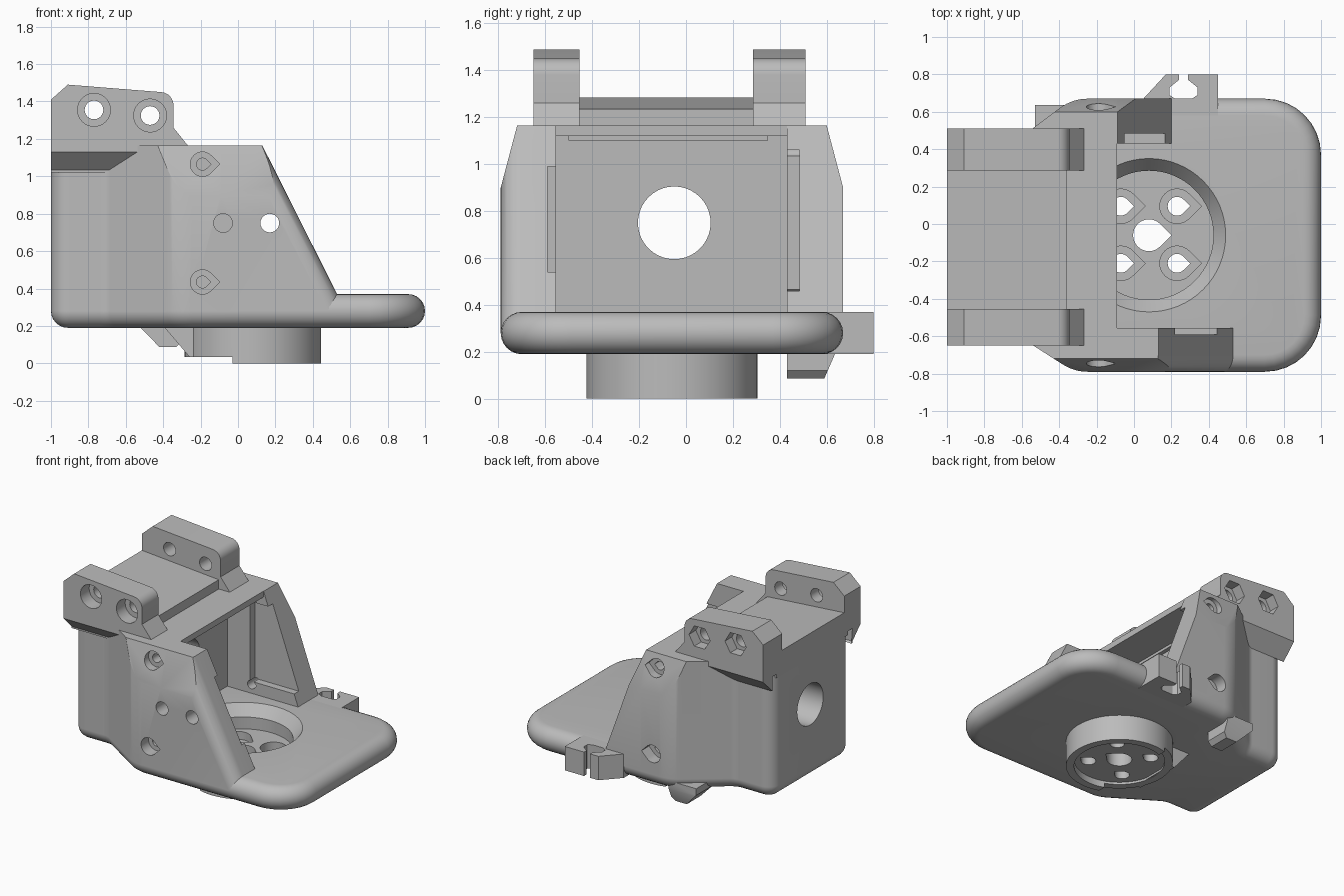
import bpy, bmesh, math
from mathutils import Vector, Matrix

cube = bpy.data.objects.get("Cube")
if cube:
    bpy.data.objects.remove(cube, do_unlink=True)

grey = bpy.data.materials.new("plain grey")
grey.use_nodes = True
grey.diffuse_color = (0.5, 0.5, 0.5, 1)
grey.node_tree.nodes["Principled BSDF"].inputs["Base Color"].default_value = (0.5, 0.5, 0.5, 1)
parts = []


def rounded(corners, seg=8):
    """Polygon from (x, y, radius) corners."""
    out = []
    for i, (x, y, r) in enumerate(corners):
        p = Vector((x, y))
        d1 = (p - Vector(corners[i - 1][:2])).normalized()
        d2 = (Vector(corners[(i + 1) % len(corners)][:2]) - p).normalized()
        if r == 0:
            out.append(p)
            continue
        turn = math.atan2(d1.x * d2.y - d1.y * d2.x, d1.dot(d2))
        start = p - d1 * r * math.tan(abs(turn) / 2)
        side = Vector((-d1.y, d1.x)) * math.copysign(r, turn)
        for k in range(seg + 1):
            out.append(start + side + Matrix.Rotation(turn * k / seg, 2) @ -side)
    return out


def inset(pts, d):
    out = []
    for i, p in enumerate(pts):
        a = (p - pts[i - 1]).normalized()
        b = (pts[(i + 1) % len(pts)] - p).normalized()
        n = Vector((-a.y - b.y, a.x + b.x)).normalized()
        out.append(p + n * d / max(0.3, n.dot(Vector((-a.y, a.x)))))
    return out


def circle(x, y, r, n=40):
    return [(x + r * math.cos(math.tau * k / n), y + r * math.sin(math.tau * k / n)) for k in range(n)]


def teardrop(x, y, r):
    arc = [math.radians(45 + 270 * k / 24) for k in range(25)]
    return [(x + r * math.cos(a), y + r * math.sin(a)) for a in arc] + [(x + r * 1.414, y)]


def loft(name, rings, axis="z", part=True):
    """Stack of (points, height) rings along an axis, capped at both ends."""
    place = {"x": lambda a, b, h: (h, a, b), "y": lambda a, b, h: (a, h, b), "z": lambda a, b, h: (a, b, h)}[axis]
    bm = bmesh.new()
    loops = [[bm.verts.new(place(p[0], p[1], h)) for p in pts] for pts, h in rings]
    for lo, hi in zip(loops, loops[1:]):
        for i in range(len(lo)):
            bm.faces.new((lo[i - 1], lo[i], hi[i], hi[i - 1]))
    bm.faces.new(loops[0])
    bm.faces.new(loops[-1])
    bmesh.ops.recalc_face_normals(bm, faces=bm.faces)
    me = bpy.data.meshes.new(name)
    bm.to_mesh(me)
    bm.free()
    me.materials.append(grey)
    ob = bpy.data.objects.new(name, me)
    bpy.context.collection.objects.link(ob)
    if part:
        parts.append(ob)
    return ob


def prism(name, pts, axis, lo, hi, part=True):
    return loft(name, [(pts, lo), (pts, hi)], axis, part)


def cut(targets, rings, axis):
    """Subtract a lofted cutter from every target."""
    tool = loft("cutter", rings, axis, False)
    tool.hide_render = True
    for ob in targets:
        mod = ob.modifiers.new("cut", "BOOLEAN")
        mod.operation, mod.solver, mod.object = "DIFFERENCE", "EXACT", tool
        ob_eval = ob.evaluated_get(bpy.context.evaluated_depsgraph_get())
        me = bpy.data.meshes.new_from_object(ob_eval)
        ob.modifiers.clear()
        ob.data = me
    bpy.data.objects.remove(tool, do_unlink=True)


def drill(targets, pts, axis, lo, hi):
    cut(targets, [(pts, lo), (pts, hi)], axis)


def box(a, b, c, d):
    return [(a, c), (b, c), (b, d), (a, d)]


# Base plate with a fully rounded rim
shape = rounded([(-1, -.54, .1), (-.71, -.54, .1), (-.32, -.79, .25), (1, -.79, .3),
                 (1, .67, .3), (-.33, .67, .25), (-.69, .40, .1), (-1, .40, .1)])
R = 0.09
angles = [math.radians(-90 + 15 * k) for k in range(13)]
base = loft("base_plate", [(inset(shape, R * (1 - math.cos(a))), .28 + R * math.sin(a)) for a in angles])

# Rear housing block
housing = prism("housing", rounded([(-1, -.54, .1), (-.71, -.54, .1), (-.32, -.79, .25), (-.09, -.79, 0),
                (-.09, .67, 0), (-.33, .67, .25), (-.69, .40, .1), (-1, .40, .1)]), "z", .28, 1.165)
deck = prism("deck", [(-1, 1.1), (-.36, 1.1), (-.36, 1.235), (-1, 1.285)], "y", -.5, .35)

# Sloping side walls, the right one with a rounded outer edge
right_wall = prism("right_wall", [(-.09, .28), (.575, .28), (.13, 1.165), (-.09, 1.165)], "y", -.79, -.555)
left_wall = prism("left_wall", [(-.09, .28), (.232, .28), (-.088, 1.165), (-.09, 1.165)], "y", .43, .67)
bm = bmesh.new()
bm.from_mesh(right_wall.data)
edge = [e for e in bm.edges if all(v.co.y < -.7 and v.co.x > 0 for v in e.verts)]
bmesh.ops.bevel(bm, geom=edge, offset=R, segments=8, profile=.5, affect="EDGES")
bm.to_mesh(right_wall.data)
bm.free()

# Tapered shoulders
for targets, y, s in (([housing, right_wall], -.79, 1), ([housing, left_wall], .67, -1)):
    drill(targets, [(y, .9), (y + .07 * s, 1.165), (y + .09 * s, 1.24), (y - .1 * s, 1.24), (y - .1 * s, .9)],
          "x", -1.2, 1)

# Motor cavity, through hole and wall pockets
drill([housing], box(-.555, .43, .25, 1.12), "x", -.39, .3)
drill([housing], circle(-.05, .75, .155), "x", -1.2, 0)
drill([housing, left_wall], box(.40, .485, .46, 1.06), "x", -.2, .4)
drill([housing, right_wall], box(-.59, -.5, .54, .99), "x", -.2, .6)

# Screw holes in the side walls
for z in (1.065, .435):
    for r, near, far in ((.065, -.70, .58), (.032, -.62, .40)):
        drill([housing, right_wall], teardrop(-.19, z, r), "y", -.9, near)
        drill([housing, left_wall], teardrop(-.19, z, r), "y", far, .8)
for x in (-.08, .17):
    drill([housing, right_wall], circle(x, .75, .05, 24), "y", -.9, -.5)

# Hinge ears with sloped undersides
ear_shape = rounded([(-1, 1.13, 0), (-.24, 1.13, 0), (-.345, 1.26, 0), (-.345, 1.445, .07),
                     (-.91, 1.49, 0), (-1, 1.41, 0)])
for side, lo, hi, outer, inner in (("right", -.65, -.455, -.65, -.54), ("left", .285, .51, .51, .40)):
    ear = prism(side + "_ear", ear_shape, "y", lo, hi)
    mid = (lo + hi) / 2
    prism(side + "_ear_gusset", [(outer, 1.13), (inner, 1.02), (mid, 1.02), (mid, 1.13)], "x", -1, -.45)
    for x, z in ((-.77, 1.355), (-.47, 1.325)):
        drill([ear], circle(x, z, .05, 24), "y", lo - .1, hi + .1)
        sides = 32 if side == "right" else 6
        pocket = sorted((outer * 1.3, outer * .84))
        drill([ear], circle(x, z, .088, sides), "y", *pocket)

# Round horn cup under the plate
cx, cy = .08, -.06
cup = prism("horn_cup", circle(cx, cy, .365, 64), "z", 0, .28)
drill([cup], box(-.5, -.03, -.6, .5), "z", -.1, .033)
drill([cup], circle(cx, cy, .31, 64), "z", -.1, .05)
cup_ramp = prism("cup_ramp", [(-.40, .2), (-.26, .035), (-.22, .035), (-.22, .2)], "y", -.24, .12)
cut([base, cup], [(circle(cx, cy, .345, 64), .2), (circle(cx, cy, .345, 64), .29),
                  (circle(cx, cy, .41, 64), .37), (circle(cx, cy, .41, 64), .5)], "z")
drill([base], circle(cx, cy, .34, 64), "z", .1, .25)
drill([cup], teardrop(cx, cy, .085), "z", -.1, .3)
for dx in (-.15, .15):
    for dy in (-.15, .155):
        drill([cup], teardrop(cx + dx, cy + dy, .05), "z", -.1, .3)
        drill([cup], teardrop(cx + dx, cy + dy, .092), "z", .14, .3)

# Cable clip on the left edge
prism("cable_clip", [(.05, .67), (.17, .8), (.24, .8), (.24, .77), (.19, .73), (.19, .69), (.22, .67),
                     (.31, .67), (.34, .69), (.34, .73), (.29, .77), (.29, .8), (.45, .8), (.45, .58),
                     (.05, .58)], "z", .19, .37)

# Hook below the left rear corner
hook = prism("lower_hook", [(-.53, .2), (-.42, .087), (-.33, .087), (-.3, .12), (-.3, .25), (-.53, .25)],
             "y", .43, .635)
drill([hook], [(.635, .19), (.59, .087), (.56, .02), (.7, .02), (.7, .19)], "x", -.7, 0)

# Smooth the curves, keep the edges sharp
bpy.ops.object.select_all(action="DESELECT")
for ob in parts:
    ob.select_set(True)
bpy.context.view_layer.objects.active = base
bpy.ops.object.shade_smooth_by_angle(angle=math.radians(30))
